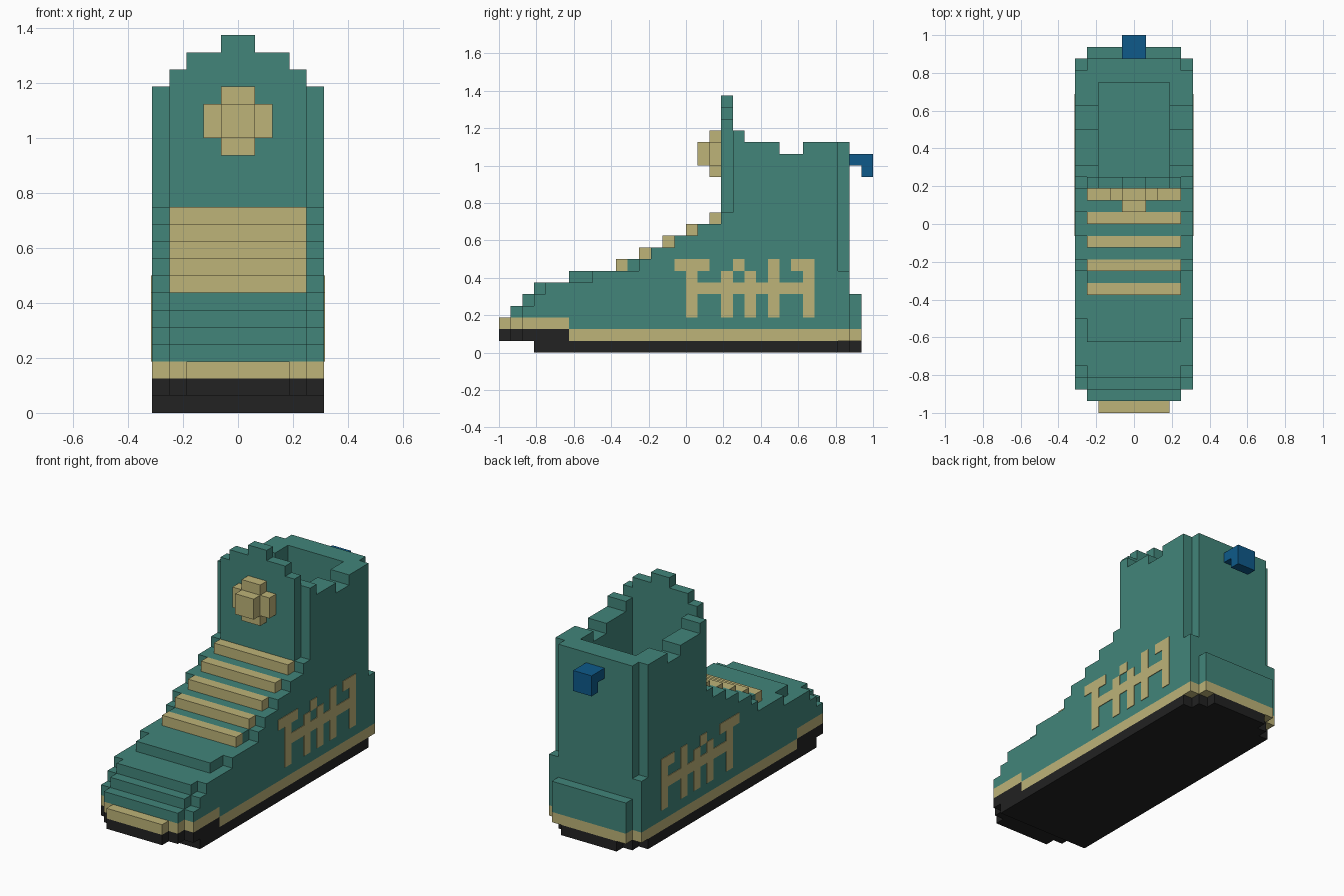
import bpy, bmesh
from mathutils import Vector

U = 0.0625  # one grid step

if "Cube" in bpy.data.objects:
    bpy.data.objects.remove(bpy.data.objects["Cube"], do_unlink=True)


def material(name, rgb):
    m = bpy.data.materials.new(name)
    m.use_nodes = True
    col = (*rgb, 1.0)
    m.diffuse_color = col
    bsdf = m.node_tree.nodes["Principled BSDF"]
    bsdf.inputs["Base Color"].default_value = col
    bsdf.inputs["Roughness"].default_value = 0.8
    return m


TEAL = material("teal", (0.054, 0.235, 0.195))
CREAM = material("cream", (0.509, 0.451, 0.188))
BLACK = material("black", (0.016, 0.016, 0.016))
BLUE = material("blue", (0.0044, 0.102, 0.254))


def part(name, mat, solids):
    """One object from prisms: (axis, outline, low, high), all in grid steps."""
    bm = bmesh.new()
    for axis, outline, low, high in solids:
        def place(a, b, c):
            p = {"x": (c, a, b), "y": (a, c, b), "z": (a, b, c)}[axis]
            return Vector(p) * U
        face = bm.faces.new([bm.verts.new(place(a, b, low)) for a, b in outline])
        new = bmesh.ops.extrude_face_region(bm, geom=[face])["geom"]
        offset = place(0, 0, high - low)
        bmesh.ops.translate(bm, vec=offset,
                            verts=[g for g in new if isinstance(g, bmesh.types.BMVert)])
    bmesh.ops.recalc_face_normals(bm, faces=bm.faces)
    mesh = bpy.data.meshes.new(name)
    bm.to_mesh(mesh)
    bm.free()
    mesh.materials.append(mat)
    obj = bpy.data.objects.new(name, mesh)
    bpy.context.scene.collection.objects.link(obj)
    return obj


def slab(z0, z1, steps):
    """Symmetric stepped plan: steps are (half width, y start, y end) front to back."""
    right = []
    for w, y0, y1 in steps:
        right += [(w, y0), (w, y1)]
    right = [p for i, p in enumerate(right) if i == 0 or p != right[i - 1]]
    return ("z", right + [(-x, y) for x, y in reversed(right)], z0, z1)


def box(x0, x1, y0, y1, z0, z1):
    return ("z", [(x0, y0), (x1, y0), (x1, y1), (x0, y1)], z0, z1)


# Sole: flat tread plus raised toe
part("outsole", BLACK, [
    slab(0, 1, [(5, -13, 13), (4, 13, 14), (3, 14, 15)]),
    slab(1, 2, [(3, -16, -15), (4, -15, -14), (5, -14, -10)]),
])
part("midsole", CREAM, [
    slab(2, 3, [(3, -16, -15), (4, -15, -14), (5, -14, -10)]),
    slab(1, 2, [(5, -10, 14), (4, 14, 15)]),
])

# Stepped toe box and instep, ending at the foot opening
layers = [(2, [(5, -10)]), (3, [(4, -15), (5, -14)]), (4, [(4, -14), (5, -13)]),
          (5, [(4, -13), (5, -12)]), (6, [(4, -10), (5, -8)]), (7, [(4, -5), (5, -4)]),
          (8, [(5, -3)]), (9, [(5, -1)]), (10, [(5, 1)]), (11, [(5, 3)])]
solids = []
for z, starts in layers:
    ends = [y for _, y in starts[1:]] + [4]
    solids.append(slab(z, z + 1, [(w, y, e) for (w, y), e in zip(starts, ends)]))
part("toe_and_instep", TEAL, solids)

# Ankle walls with the dipped collar
collar = [(4, 2), (14, 2), (14, 7), (13, 7), (13, 18), (10, 18), (10, 17),
          (8, 17), (8, 18), (5, 18), (5, 19), (4, 19)]
for side, low, high in (("left", 3, 5), ("right", -5, -3)):
    part(side + "_ankle_wall", TEAL, [("x", collar, low, high)])
part("heel_wall", TEAL, [slab(2, 18, [(3, 12, 13), (4, 13, 14)])])
part("heel_counter", TEAL, [box(-4, 4, 14, 15, 2, 5)])
part("insole", TEAL, [box(-3, 3, 4, 12, 2, 3)])

# Tongue with stepped top
half = [(4, 12), (4, 20), (3, 20), (3, 21), (1, 21), (1, 22)]
part("tongue", TEAL, [("y", half + [(-x, z) for x, z in reversed(half)], 3, 4)])

# Laces, one on each instep step
for i in range(5):
    y = -6 + 2 * i
    part(f"lace_{i + 1}", CREAM, [box(-4, 4, y, y + 1, 7 + i, 8 + i)])

# Raised badge on the tongue
cross = [(1, 15), (1, 16), (2, 16), (2, 18), (1, 18), (1, 19)]
part("tongue_badge", CREAM, [
    ("y", cross + [(-x, z) for x, z in reversed(cross)], 2, 3),
    box(-1, 1, 1, 2, 16, 18),
])

# Heel pull tab
hook = [(14, 16), (15, 16), (15, 15), (16, 15), (16, 17), (14, 17)]
part("heel_tab", BLUE, [("x", hook, -1, 1)])

# Thin decorative fringe on both sides: (y0, y1, z0, z1)
bars = [(0, 1, 3, 5), (0, 11, 5, 6), (0, 1, 6, 7), (-1, 2, 7, 8),
        (3, 4, 3, 5), (3, 4, 6, 7), (4, 5, 7, 8), (5, 6, 3, 5), (5, 6, 6, 7),
        (7, 8, 3, 5), (7, 8, 6, 8), (10, 11, 3, 5), (10, 11, 6, 7), (9, 11, 7, 8)]
for side, low, high in (("left", 5, 5.06), ("right", -5.06, -5)):
    part(side + "_side_fringe", CREAM,
         [box(low, high, y0, y1, z0, z1) for y0, y1, z0, z1 in bars])
